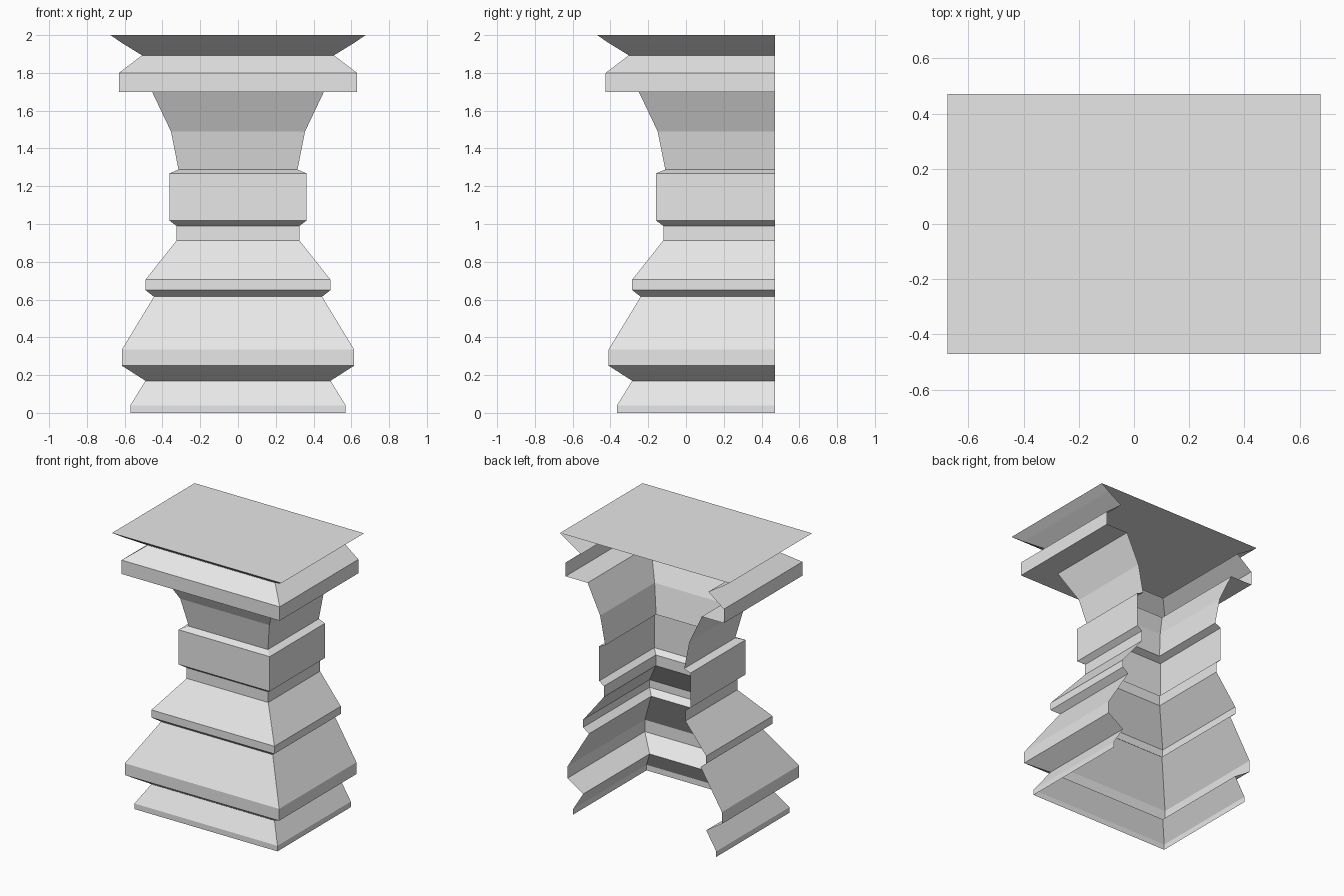
import bpy
import bmesh

cube = bpy.data.objects.get("Cube")
if cube:
    bpy.data.objects.remove(cube, do_unlink=True)

BACK = 0.47      # plane of the open back
SHIFT = 0.205    # front depth = half width - SHIFT

stone = bpy.data.materials.new("pale grey stone")
stone.use_nodes = True
stone.diffuse_color = (0.8, 0.8, 0.8, 1)
stone.node_tree.nodes["Principled BSDF"].inputs["Base Color"].default_value = (0.8, 0.8, 0.8, 1)


def moulding(name, profile, capped=False):
    """Sweep a (half width, height) profile around the left, front and right sides."""
    bm = bmesh.new()
    rings = []
    for w, z in profile:
        front = SHIFT - w
        corners = ((-w, BACK), (-w, front), (w, front), (w, BACK))
        rings.append([bm.verts.new((x, y, z)) for x, y in corners])
    for low, high in zip(rings, rings[1:]):
        for i in range(3):
            bm.faces.new((low[i], low[i + 1], high[i + 1], high[i]))
    if capped:
        bm.faces.new(rings[-1])
    mesh = bpy.data.meshes.new(name)
    bm.to_mesh(mesh)
    bm.free()
    mesh.materials.append(stone)
    obj = bpy.data.objects.new(name, mesh)
    bpy.context.collection.objects.link(obj)
    return obj


# Foot and the large flared plinth
moulding("foot", [(0.57, 0), (0.57, 0.04), (0.49, 0.17)])
moulding("plinth", [(0.49, 0.17), (0.615, 0.25), (0.615, 0.335), (0.445, 0.615)])

# Lower collar tapering into the neck
moulding("lower_collar", [(0.445, 0.615), (0.49, 0.65), (0.49, 0.705),
                          (0.325, 0.913), (0.325, 0.99)])

# Square band around the waist
moulding("waist_band", [(0.325, 0.99), (0.363, 1.018), (0.363, 1.268), (0.315, 1.288)])

# Flaring shaft below the cornice
moulding("shaft", [(0.315, 1.288), (0.355, 1.49), (0.455, 1.70)])

# Overhanging cornice and the closed top slab
moulding("cornice", [(0.455, 1.70), (0.63, 1.70), (0.63, 1.80), (0.508, 1.893)])
moulding("top_slab", [(0.508, 1.893), (0.617, 1.96), (0.675, 2.0)], capped=True)
